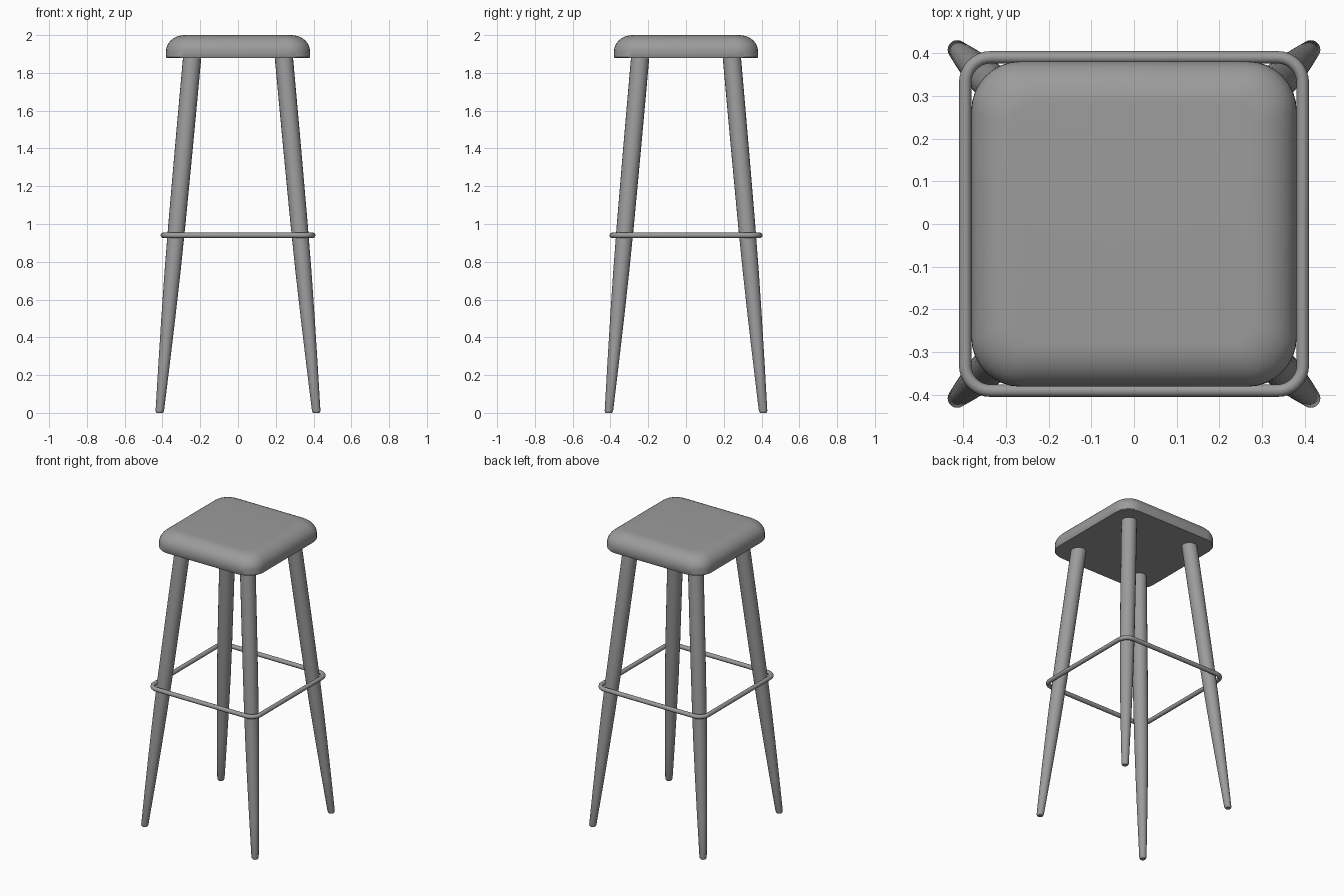
import bpy, bmesh, math
from mathutils import Vector

cube = bpy.data.objects.get("Cube")
if cube:
    bpy.data.objects.remove(cube, do_unlink=True)

grey = bpy.data.materials.new("plain grey")
grey.use_nodes = True
colour = (0.33, 0.33, 0.33, 1)
grey.diffuse_color = colour
grey.node_tree.nodes["Principled BSDF"].inputs["Base Color"].default_value = colour


def rounded_square(hx, hy, r, steps=8):
    """Outline points of a square with rounded corners."""
    pts = []
    for q, (sx, sy) in enumerate([(1, 1), (-1, 1), (-1, -1), (1, -1)]):
        for i in range(steps + 1):
            a = math.pi / 2 * (q + i / steps)
            pts.append((sx * (hx - r) + r * math.cos(a), sy * (hy - r) + r * math.sin(a)))
    return pts


def loft(name, rings, closed=False, angle=40):
    """Skin a list of point rings; cap the ends, or join them when closed."""
    bm = bmesh.new()
    loops = [[bm.verts.new(p) for p in ring] for ring in rings]
    pairs = list(zip(loops, loops[1:]))
    if closed:
        pairs.append((loops[-1], loops[0]))
    else:
        bm.faces.new(loops[0])
        bm.faces.new(loops[-1])
    for a, b in pairs:
        for i in range(len(a)):
            j = (i + 1) % len(a)
            bm.faces.new((a[i], a[j], b[j], b[i]))
    bmesh.ops.recalc_face_normals(bm, faces=bm.faces)
    mesh = bpy.data.meshes.new(name)
    bm.to_mesh(mesh)
    bm.free()
    mesh.materials.append(grey)
    ob = bpy.data.objects.new(name, mesh)
    bpy.context.collection.objects.link(ob)
    bpy.ops.object.select_all(action='DESELECT')
    ob.select_set(True)
    bpy.context.view_layer.objects.active = ob
    bpy.ops.object.shade_smooth_by_angle(angle=math.radians(angle))
    return ob


# Seat cushion: flat underside, short side wall, generously rounded top edge
profile = [(0.004, 1.878), (0, 1.883)]
for i in range(11):
    a = math.pi / 2 * i / 10
    profile.append((0.1 * (1 - math.cos(a)), 1.915 + 0.085 * math.sin(a)))
loft("seat", [[(x, y, z) for x, y in rounded_square(0.381 - d, 0.381 - d, 0.115 - 0.6 * d)]
              for d, z in profile])

# Splayed legs, tapering mostly in the lower half
stations = [(0, 0.016), (0.004, 0.02), (0.012, 0.0225), (0.25, 0.03), (0.5, 0.037),
            (0.75, 0.0425), (1, 0.0455), (1.4, 0.0475), (1.89, 0.0485)]
for sx, side in ((1, "left"), (-1, "right")):
    for sy, end in ((-1, "front"), (1, "back")):
        foot = Vector((sx * 0.415, sy * 0.409, 0))
        top = Vector((sx * 0.242, sy * 0.242, 1.89))
        rings = []
        for z, r in stations:
            c = foot.lerp(top, z / 1.89)
            rings.append([c + Vector((r * math.cos(t), r * math.sin(t), 0))
                          for t in (math.tau * k / 20 for k in range(20))])
        loft(f"{end}_{side}_leg", rings)

# Footrest: a round tube bent into a rounded square
tube = 0.0145
rings = []
for k in range(12):
    t = math.tau * k / 12
    d = tube * math.cos(t)
    rings.append([(x, y, 0.94 + tube * math.sin(t))
                  for x, y in rounded_square(0.3955 + d, 0.3905 + d, 0.06 + d)])
loft("footrest", rings, closed=True)
